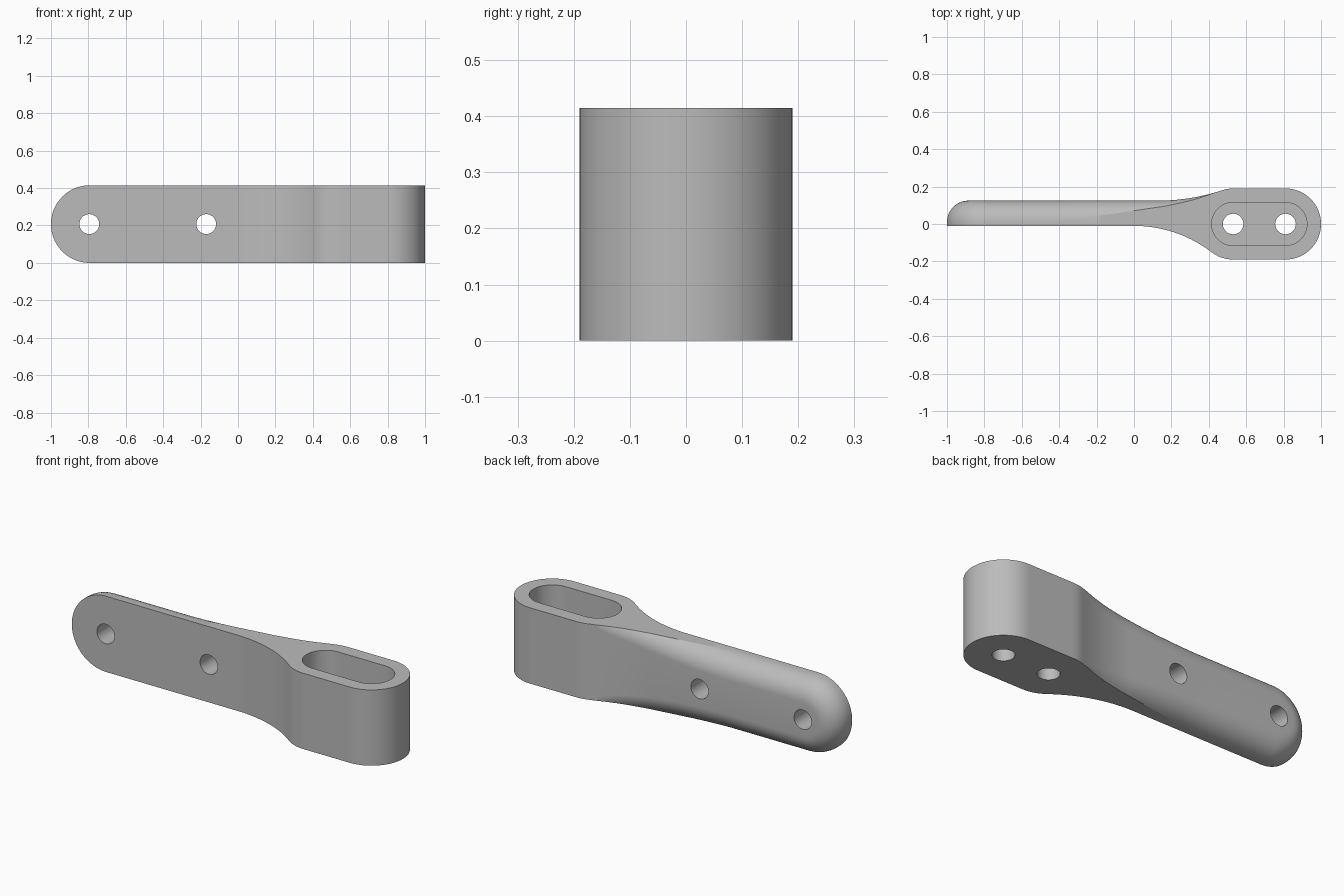
import bpy, bmesh
from math import sin, cos, pi, sqrt, asin, radians

cube = bpy.data.objects.get("Cube")
if cube:
    bpy.data.objects.remove(cube)

HEIGHT = 0.415
HALF = HEIGHT / 2
LUG_R = 0.19                  # plan radius of the thick end
LUG_X = (0.53, 0.81)          # plan centres of the thick end
FRONT, BACK = -0.01, 0.125    # faces of the flat arm
FILLET = 0.115
ARM_HOLES = (-0.795, -0.17)

grey = bpy.data.materials.new("satin grey")
grey.use_nodes = True
colour = (0.5, 0.5, 0.5, 1)
grey.diffuse_color = colour
grey.node_tree.nodes["Principled BSDF"].inputs["Base Color"].default_value = colour


def make_object(name, bm):
    bmesh.ops.recalc_face_normals(bm, faces=bm.faces)
    mesh = bpy.data.meshes.new(name)
    bm.to_mesh(mesh)
    bm.free()
    mesh.materials.append(grey)
    obj = bpy.data.objects.new(name, mesh)
    bpy.context.scene.collection.objects.link(obj)
    return obj


def side_offset(x, start, flat):
    """Distance from the centre line: flat arm, concave blend, round lug."""
    span = LUG_X[0] - start
    blend = (span ** 2 + flat ** 2 - LUG_R ** 2) / (2 * (LUG_R - flat))
    tangent = start + span * blend / (blend + LUG_R)
    if x <= start:
        return flat
    if x < tangent:
        return flat + blend - sqrt(blend ** 2 - (x - start) ** 2)
    dx = max(LUG_X[0] - x, x - LUG_X[1], 0)
    return sqrt(max(LUG_R ** 2 - dx ** 2, 0))


def fillet_depth(x):
    """The rounded back edge fades out towards the thick end."""
    stops = [(-0.36, FILLET), (-0.2, 0.083), (0.08, 0.042), (0.22, 0.022), (0.43, 0)]
    if x <= stops[0][0]:
        return FILLET
    for (x0, d0), (x1, d1) in zip(stops, stops[1:]):
        if x <= x1:
            return d0 + (d1 - d0) * (x - x0) / (x1 - x0)
    return 0


# Handle body: sections lofted along x, with the normals fanning round the arm tip
columns = []
for i in range(25):
    a = pi / 2 * i / 24
    columns.append((-1 + HALF * (1 - cos(a)), HALF * sin(a), -cos(a), sin(a)))
tip_x = columns[-1][0]
columns += [(tip_x + (LUG_X[1] - tip_x) * i / 80, HALF, 0, 1) for i in range(1, 81)]
columns += [(LUG_X[1] + LUG_R * sin(pi / 2 * i / 20), HALF, 0, 1) for i in range(1, 21)]

bm = bmesh.new()
rings = []
STEPS = 12
for x, z, nx, nz in columns:
    front = -side_offset(x, 0, -FRONT)
    back = side_offset(x, 0.13, BACK)
    first = asin((FILLET - fillet_depth(x)) / FILLET)
    half = [(x, front, z)]
    for k in range(STEPS + 1):
        a = first + (pi / 2 - first) * k / STEPS
        inset = FILLET * (cos(first) - cos(a))
        half.append((x - nx * inset, back - FILLET * (1 - sin(a)), z - nz * inset))
    ring = half + [(px, py, -pz) for px, py, pz in reversed(half)]
    rings.append([bm.verts.new((px, py, pz + HALF)) for px, py, pz in ring])
for r0, r1 in zip(rings, rings[1:]):
    for j in range(len(r0)):
        k = (j + 1) % len(r0)
        bm.faces.new((r0[j], r0[k], r1[k], r1[j]))
bmesh.ops.remove_doubles(bm, verts=bm.verts, dist=0.00005)
bmesh.ops.dissolve_degenerate(bm, edges=bm.edges, dist=0.00005)
handle = make_object("handle_body", bm)


def slot_prism(name, x0, x1, radius, low, high, upright=True):
    """Round-ended prism used for cutting, along z or along y."""
    n = 24
    outline = [(x1 + radius * cos(-pi / 2 + pi * i / n), radius * sin(-pi / 2 + pi * i / n))
               for i in range(n + 1)]
    outline += [(x0 - (u - x1), -v) for u, v in outline]
    bm = bmesh.new()
    base = [bm.verts.new((u, v, low) if upright else (u, low, v + HALF)) for u, v in outline]
    bmesh.ops.remove_doubles(bm, verts=bm.verts, dist=0.00005)
    face = bm.faces.new([v for v in base if v.is_valid])
    top = bmesh.ops.extrude_face_region(bm, geom=[face])["geom"]
    move = (0, 0, high - low) if upright else (0, high - low, 0)
    bmesh.ops.translate(bm, vec=move, verts=[g for g in top if isinstance(g, bmesh.types.BMVert)])
    return make_object(name, bm)


# Pocket in the thick end, bolt holes in its floor, screw holes through the arm
cutters = [slot_prism("pocket_cutter", *LUG_X, 0.115, 0.1, 0.6)]
cutters += [slot_prism("floor_hole_cutter", x, x, 0.055, -0.1, 0.2) for x in LUG_X]
cutters += [slot_prism("arm_hole_cutter", x, x, 0.053, -0.3, 0.3, False) for x in ARM_HOLES]

bpy.context.view_layer.objects.active = handle
handle.select_set(True)
for cutter in cutters:
    cutter.hide_render = True
    mod = handle.modifiers.new(cutter.name, 'BOOLEAN')
    mod.operation = 'DIFFERENCE'
    mod.solver = 'EXACT'
    mod.object = cutter
    bpy.ops.object.modifier_apply(modifier=mod.name)
    bpy.data.objects.remove(cutter)

bpy.ops.object.shade_smooth_by_angle(angle=radians(20))
